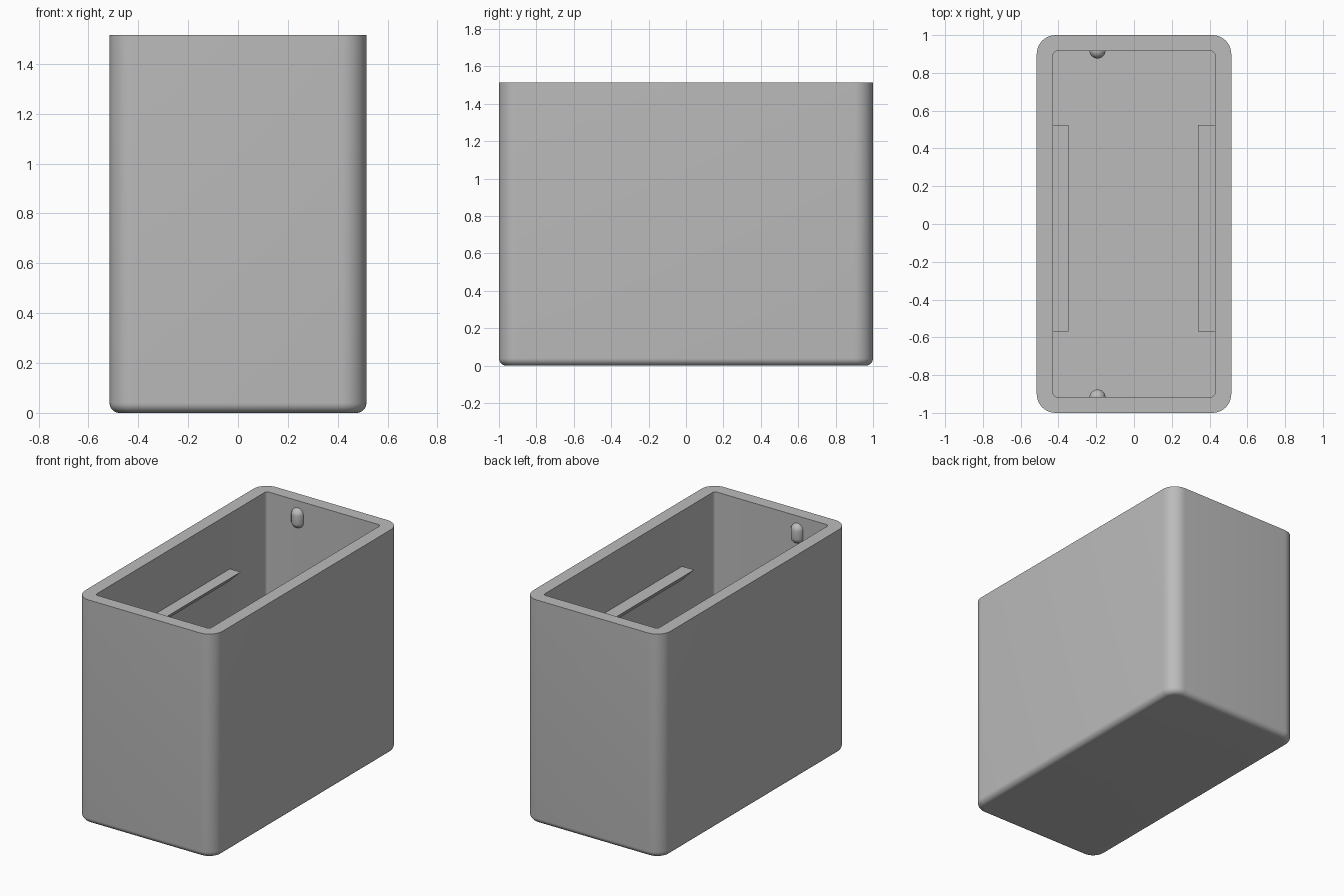
import bpy
import bmesh
from math import pi, sin, cos

cube = bpy.data.objects.get("Cube")
if cube:
    bpy.data.objects.remove(cube, do_unlink=True)

HX, HY, H = 0.515, 1.0, 1.515       # outer half sizes and height
IX, IY, FLOOR = 0.428, 0.915, 0.085  # cavity half sizes and floor level
CORNER, FILLET, STEPS = 0.1, 0.04, 10

grey = bpy.data.materials.new("plain grey")
grey.use_nodes = True
grey.diffuse_color = (0.5, 0.5, 0.5, 1)
grey.node_tree.nodes["Principled BSDF"].inputs["Base Color"].default_value = (0.5, 0.5, 0.5, 1)


def finish(name, bm, smooth=True):
    bmesh.ops.recalc_face_normals(bm, faces=bm.faces)
    mesh = bpy.data.meshes.new(name)
    bm.to_mesh(mesh)
    bm.free()
    mesh.materials.append(grey)
    obj = bpy.data.objects.new(name, mesh)
    bpy.context.collection.objects.link(obj)
    if smooth:
        bpy.ops.object.select_all(action="DESELECT")
        obj.select_set(True)
        bpy.context.view_layer.objects.active = obj
        bpy.ops.object.shade_smooth_by_angle(angle=pi / 6)
    return obj


def rounded_ring(bm, hx, hy, r, z):
    ring = []
    for q, (sx, sy) in enumerate([(1, 1), (-1, 1), (-1, -1), (1, -1)]):
        for i in range(STEPS + 1):
            a = (q + i / STEPS) * pi / 2
            ring.append(bm.verts.new((sx * (hx - r) + r * cos(a), sy * (hy - r) + r * sin(a), z)))
    return ring


# Open box: rounded foot, outer wall, rim, cavity wall and floor
bm = bmesh.new()
rings = []
for i in range(9):
    a = i / 8 * pi / 2
    inset = FILLET * (1 - sin(a))
    rings.append(rounded_ring(bm, HX - inset, HY - inset, CORNER - inset, FILLET * (1 - cos(a))))
rings.append(rounded_ring(bm, HX, HY, CORNER, H))
rings.append(rounded_ring(bm, IX, IY, 0.02, H))
rings.append(rounded_ring(bm, IX, IY, 0.02, FLOOR))
for lower, upper in zip(rings, rings[1:]):
    for i in range(len(lower)):
        j = (i + 1) % len(lower)
        bm.faces.new((lower[i], lower[j], upper[j], upper[i]))
bm.faces.new(rings[0])
bm.faces.new(rings[-1])
finish("box_shell", bm)

# Wedge ledges on the long cavity walls
for side, name, width in ((1, "left_ledge", 0.09), (-1, "right_ledge", 0.08)):
    bm = bmesh.new()
    profile = [(IX, 1.14), (IX - width, 1.14), (IX, 1.14 - width)]
    face = bm.faces.new([bm.verts.new((side * x, -0.57, z)) for x, z in profile])
    moved = bmesh.ops.extrude_face_region(bm, geom=[face])["geom"]
    bmesh.ops.translate(bm, vec=(0, 1.095, 0), verts=[v for v in moved if isinstance(v, bmesh.types.BMVert)])
    finish(name, bm, smooth=False)

# Upright capsule pegs half sunk into the end walls
for side, name in ((-1, "front_peg"), (1, "back_peg")):
    bm = bmesh.new()
    bmesh.ops.create_uvsphere(bm, u_segments=32, v_segments=17, radius=0.043)
    for v in bm.verts:
        v.co.z += 0.024 if v.co.z > 0 else -0.024
        v.co.x -= 0.193
        v.co.y += side * (IY + 0.004)
        v.co.z += 1.4
    finish(name, bm)
